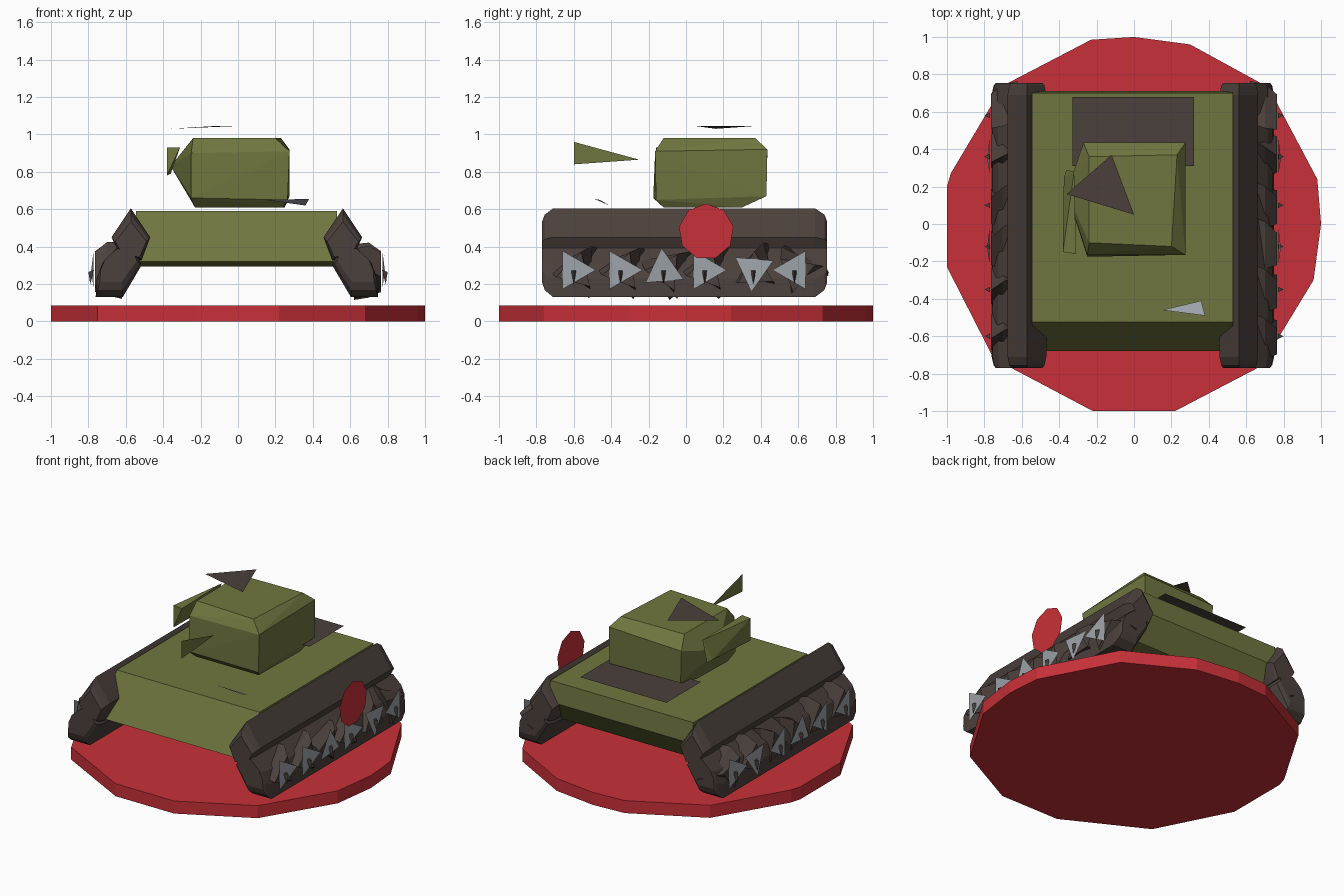
import bpy, bmesh, random
from math import cos, sin, radians
from mathutils import Vector

random.seed(4)
cube = bpy.data.objects.get("Cube")
if cube:
    bpy.data.objects.remove(cube, do_unlink=True)


def material(name, rgb):
    m = bpy.data.materials.new(name)
    m.use_nodes = True
    m.diffuse_color = (*rgb, 1)
    m.node_tree.nodes["Principled BSDF"].inputs["Base Color"].default_value = (*rgb, 1)
    return m


RED = material("red", (0.58, 0.03, 0.04))
GREEN = material("olive green", (0.16, 0.18, 0.05))
BROWN = material("dark brown", (0.07, 0.052, 0.045))
GREY = material("light grey", (0.34, 0.37, 0.40))


def finish(name, bm, mat):
    mesh = bpy.data.meshes.new(name)
    bm.to_mesh(mesh)
    bm.free()
    mesh.materials.append(mat)
    ob = bpy.data.objects.new(name, mesh)
    bpy.context.collection.objects.link(ob)
    return ob


def loft(name, rings, mat):
    """Skin a row of equal rings and cap both ends."""
    bm = bmesh.new()
    rows = [[bm.verts.new(p) for p in ring] for ring in rings]
    n = len(rows[0])
    for a, b in zip(rows, rows[1:]):
        for i in range(n):
            j = (i + 1) % n
            bm.faces.new((a[i], a[j], b[j], b[i]))
    bm.faces.new(rows[0])
    bm.faces.new(rows[-1])
    bmesh.ops.recalc_face_normals(bm, faces=bm.faces)
    return finish(name, bm, mat)


def solid(name, points, mat):
    """Faceted block wrapped round a few corner points."""
    bm = bmesh.new()
    vs = [bm.verts.new(p) for p in points]
    bmesh.ops.convex_hull(bm, input=vs)
    bmesh.ops.recalc_face_normals(bm, faces=bm.faces)
    return finish(name, bm, mat)


def plate(name, points, mat):
    bm = bmesh.new()
    bm.faces.new([bm.verts.new(p) for p in points])
    return finish(name, bm, mat)


# Display base: uneven many-sided disc
outline = [(0, 1), (-.23, .985), (-.7, .74), (-.98, .27), (-1, .2), (-1, -.23),
           (-.75, -.72), (-.22, -1), (.22, -1), (.68, -.76), (.96, -.3),
           (1, 0), (.98, .24), (.72, .73), (.3, .96)]
loft("display_base", [[(x, y, z) for x, y in outline] for z in (0, .085)], RED)

# Hull: side profile carried across the width
profile = [(-.525, .59), (-.68, .32), (-.45, .295), (.6, .295), (.71, .45), (.7, .59)]
loft("hull", [[(x, y, z) for y, z in profile] for x in (-.545, .53)], GREEN)

# Turret
solid("turret", [
    (-.24, .36, .98), (.23, .37, .98), (.2, -.12, .98), (-.24, -.1, .98),
    (.275, .435, .92), (.275, -.165, .91), (-.27, .435, .9), (-.25, -.165, .9),
    (-.26, .43, .68), (.275, .43, .67), (-.25, -.175, .66), (.265, -.16, .65),
    (-.36, .17, .83), (.25, .3, .61), (-.22, .2, .61), (-.23, -.12, .61), (.24, -.12, .61)], GREEN)

# Stowage on the turret side
solid("turret_stowage", [
    (-.38, -.15, .93), (-.38, -.15, .78), (-.31, -.16, .93),
    (-.375, .25, .8), (-.32, .28, .93), (-.36, .29, .79)], GREEN)

# Loose plates: gun, hatch, engine deck, front fitting
plate("gun", [(-.005, -.6, .96), (-.005, -.6, .84), (-.005, -.25, .865)], GREEN)
plate("roof_hatch", [(-.36, .16, 1.03), (0, .05, 1.045), (-.12, .37, 1.045)], BROWN)
plate("engine_deck", [(-.33, .31, .66), (.32, .31, .66), (.32, .68, .66), (-.33, .68, .66)], BROWN)
plate("front_fitting", [(.15, -.46, .65), (.38, -.49, .655), (.36, -.41, .62)], GREY)

# Side marker disc
plate("side_marker", [(.79, .108 + .148 * cos(radians(40 * i + 10)),
                       .48 + .15 * sin(radians(40 * i + 10))) for i in range(9)], RED)

# Tracks: two faceted bars per side, narrowed at the ends
upper = [(.567, .605), (.67, .45), (.63, .365), (.51, .325), (.463, .45)]
lower = [(.53, .36), (.64, .395), (.72, .31), (.75, .23), (.755, .13), (.61, .13), (.51, .3)]
stations = [(-.77, .68), (-.755, .85), (-.71, 1), (.69, 1), (.74, .85), (.755, .68)]


def track_bar(name, section, centre_x, side):
    rings = []
    for y, s in stations:
        rings.append([(side * (centre_x + (x - centre_x) * (.4 + .6 * s)) - .006, y,
                       .38 + (z - .38) * s) for x, z in section])
    loft(name, rings, BROWN)


# Wheels: crude brown wedges with a grey triangular face and small hub
wheels = [(-.6, 0), (-.35, 0), (-.12, 95), (.1, 0), (.36, -95), (.58, 180)]


def triangle(x, y, z, r, angle):
    return [(x, y + r * cos(radians(angle + a)), z + r * sin(radians(angle + a)))
            for a in (0, 120, 240)]


for side, label in ((1, "left"), (-1, "right")):
    track_bar("upper_track_" + label, upper, .567, side)
    track_bar("lower_track_" + label, lower, .64, side)
    for i, (y, angle) in enumerate(wheels):
        turn = angle + random.uniform(40, 80)
        loft(f"wheel_{label}_{i + 1}",
             [triangle(side * .62, y + .03, .27, .155, turn),
              triangle(side * .70, y + .02, .275, .15, turn + 10),
              triangle(side * .765, y + .01, .265, .11, turn + 25)], BROWN)
        face = triangle(side * .772, y, .275, .118, angle)
        face[0] = (side * .785, *face[0][1:])
        plate(f"wheel_face_{label}_{i + 1}", face, GREY)
        solid(f"wheel_hub_{label}_{i + 1}",
              [(side * .77, y - .015, .275), (side * .77, y + .015, .275),
               (side * .80, y, .265), (side * .79, y, .2)], BROWN)
